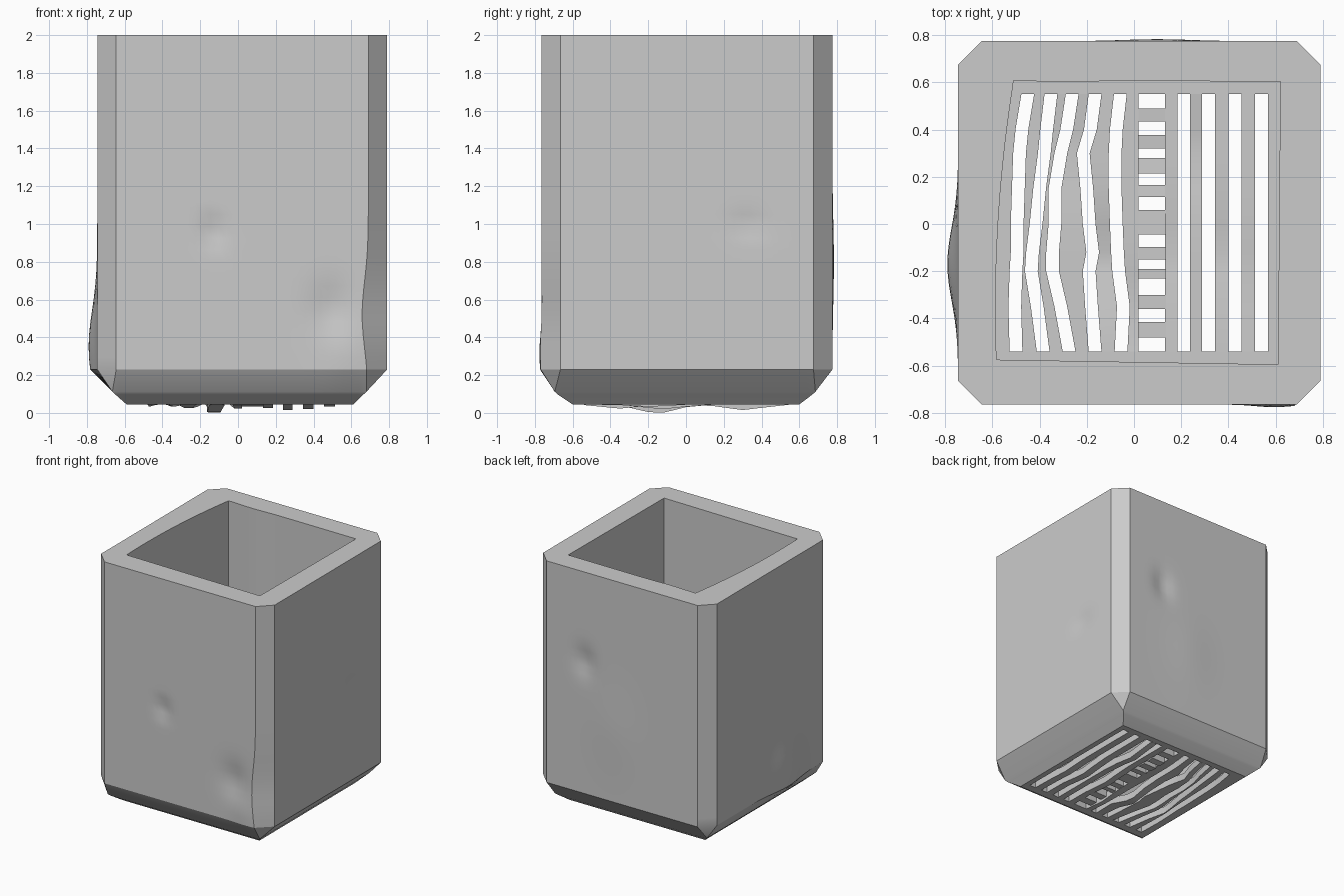
import bpy, bmesh
from math import exp, radians
from mathutils import Vector

if "Cube" in bpy.data.objects:
    bpy.data.objects.remove(bpy.data.objects["Cube"])

N = 32                       # divisions per side of the box


def hump(a, a0, sa, b=0, b0=0, sb=1):
    return exp(-((a - a0) / sa) ** 2 - ((b - b0) / sb) ** 2)


def rect(x0, x1, y0, y1):
    return [(x0, y0), (x1, y0), (x1, y1), (x0, y1)]


def ring(corners, z, cut=0.0):
    """Four-sided ring with optional cut corners; returns (side, point)."""
    pts = []
    for s in range(4):
        a, b = Vector(corners[s]), Vector(corners[(s + 1) % 4])
        d = (b - a).normalized() * cut
        for i in range(N + 1):
            p = (a + d).lerp(b - d, i / N)
            pts.append((s, Vector((p.x, p.y, z))))
    return pts


def dent(side, p):
    """Battered outer walls: 0 front, 1 right, 2 back, 3 left."""
    x, y, z = p
    if side == 0:
        p.y += 0.025 * hump(x, -.13, .06, z, .96, .06) + 0.025 * hump(x, .5, .12, z, .55, .13)
        p.y -= 0.012 * hump(x, .6, .12, z, .33, .15)
        p.x -= 0.033 * hump(x, .69, .15, z, .52, .25)
    elif side == 1:
        p.x -= 0.015 * hump(y, .33, .1, z, 1.0, .05)
    elif side == 2:
        p.y -= 0.025 * hump(x, .36, .08, z, 1.28, .1)
        p.y += 0.008 * hump(x, .1, .2, z, .8, .3)
    else:
        p.x -= 0.046 * hump(y, -.17, .22, z, .35, .27)


def finish(name, bm):
    bmesh.ops.remove_doubles(bm, verts=bm.verts, dist=1e-5)
    bmesh.ops.recalc_face_normals(bm, faces=bm.faces)
    me = bpy.data.meshes.new(name)
    bm.to_mesh(me)
    bm.free()
    ob = bpy.data.objects.new(name, me)
    bpy.context.collection.objects.link(ob)
    bpy.ops.object.select_all(action='DESELECT')
    ob.select_set(True)
    bpy.context.view_layer.objects.active = ob
    bpy.ops.object.shade_smooth_by_angle(angle=radians(25))
    return ob


# Box shell: outer walls, tapered foot, open underside, cavity and rim as one loft
rings = []
for k in range(29):
    r = ring(rect(-.745, .79, -.765, .775), 2 - 1.77 * k / 28, .1)
    for s, p in r:
        dent(s, p)
    rings.append(r)
rings.append(ring(rect(-.665, .68, -.695, .685), .112))
rings.append(ring(rect(-.65, .665, -.68, .67), .098))
rings.append(ring(rect(-.59, .61, -.6, .6), .045))
hole = rect(-.535, .567, -.54, .55)
rings.append(ring(hole, .045))
rings.append(ring(hole, .1))
cavity = [(-.58, -.575), (.61, -.595), (.62, .603), (-.51, .61)]
for z in (.1, 2):
    r = ring(cavity, z)
    for s, p in r:
        if s == 3:
            p.x -= .03 * (1 - (p.y / .6) ** 2) if abs(p.y) < .575 else 0
        if s == 2:
            p.y -= .008 * hump(p.x, -.3, .15)
    rings.append(r)

bm = bmesh.new()
vs = [[bm.verts.new(p) for _, p in r] for r in rings]
for a, b in zip(vs, vs[1:] + vs[:1]):
    n = len(a)
    for i in range(n):
        j = (i + 1) % n
        bm.faces.new((a[i], a[j], b[j], b[i]))
bmesh.ops.dissolve_degenerate(bm, dist=1e-5, edges=bm.edges)
finish("box_shell", bm)


# Grate: slot centre lines at these y stations, bars fill the space between
ys = [.55, .4, .3, .15, 0, -.12, -.2, -.35, -.54]
slots = [
    [-.45, -.475, -.485, -.49, -.495, -.495, -.5, -.505, -.5],
    [-.352, -.37, -.38, -.40, -.415, -.43, -.435, -.41, -.385],
    [-.262, -.285, -.31, -.335, -.335, -.345, -.345, -.31, -.275],
    [-.165, -.185, -.215, -.20, -.19, -.175, -.19, -.18, -.165],
    [-.058, -.075, -.08, -.08, -.075, -.07, -.065, -.045, -.055],
]
edges = [([c - .027 for c in s], [c + .027 for c in s]) for s in slots]
edges.append(([.02] * 9, [.132] * 9))
edges += [([c - .027] * 9, [c + .027] * 9) for c in (.211, .316, .428, .54)]


def bar(bm, left, right, stations, depth, at):
    """Rectangular strip along y that sags by depth around y = at."""
    prev = None
    first = None
    for l, r, y in zip(left, right, stations):
        d = depth * hump(y, at, .14)
        cur = [bm.verts.new((x, y, z - d)) for x, z in
               ((l, .045), (r, .045), (r, .1), (l, .1))]
        if prev:
            for i in range(4):
                j = (i + 1) % 4
                bm.faces.new((prev[i], prev[j], cur[j], cur[i]))
        first = first or cur
        prev = cur
    bm.faces.new(first)
    bm.faces.new(prev)


bm = bmesh.new()
lefts = [[-.535] * 9] + [e[1] for e in edges]
rights = [e[0] for e in edges] + [[.568] * 9]
sags = [(0, 0), (.01, -.2), (.012, .3), (.02, .3), (.046, -.15), (.022, -.35),
        (.02, -.12), (.03, .3), (.025, -.12), (.012, -.2)]
for l, r, (d, at) in zip(lefts[:-1], rights[:-1], sags):
    bar(bm, l, r, ys, d, at)
finish("grate_bars", bm)

# Short rungs of the middle ladder column
windows = [(.55, .49), (.435, .378), (.32, .28), (.215, .165), (.115, .06),
           (-.045, -.097), (-.15, -.19), (-.23, -.3), (-.36, -.415), (-.48, -.54)]
bm = bmesh.new()
for (_, hi), (lo, _) in zip(windows, windows[1:]):
    bar(bm, [.018, .018], [.135, .135], [hi, lo], .012, .3)
finish("grate_rungs", bm)
